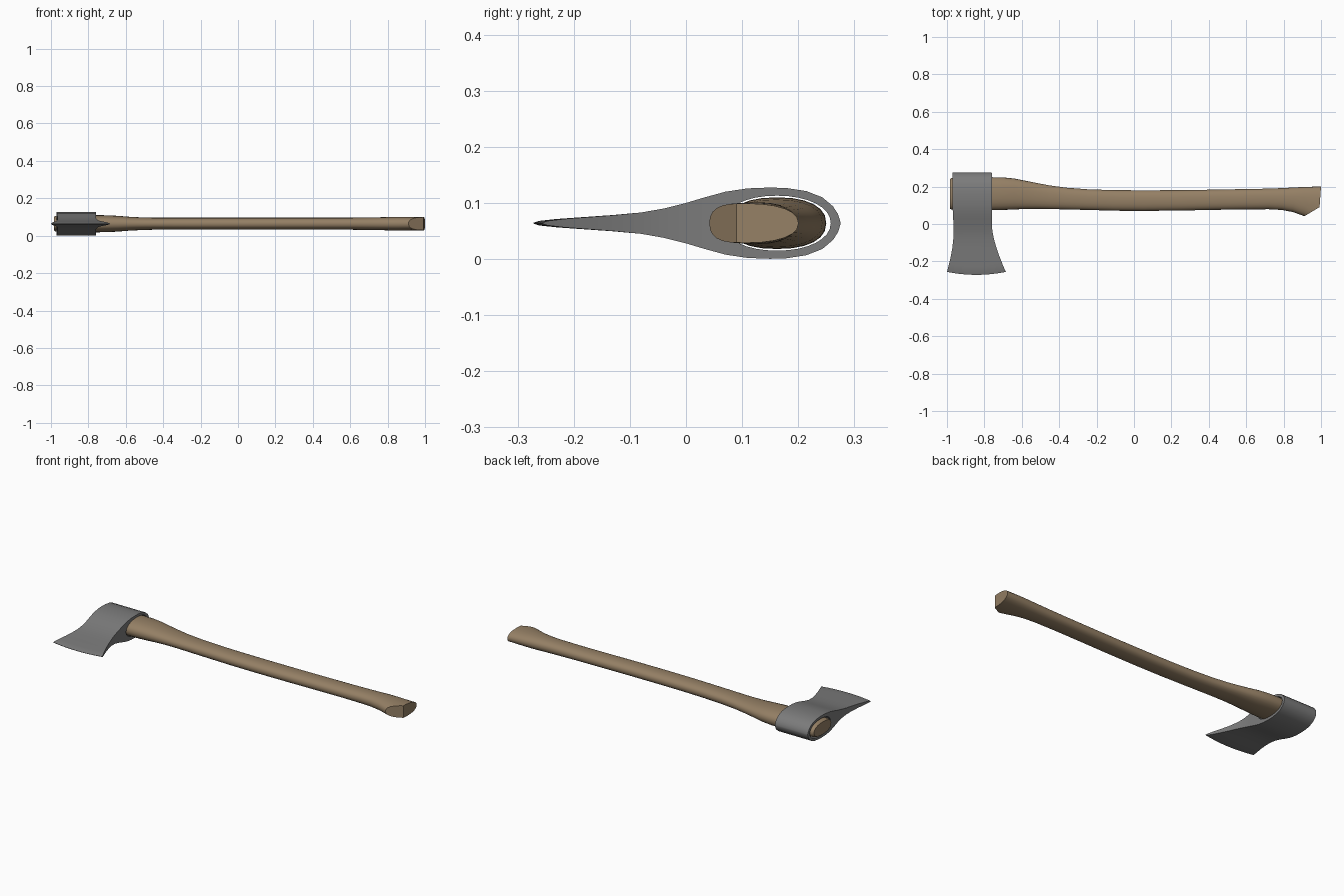
import bpy, bmesh, math
from mathutils import Vector

if "Cube" in bpy.data.objects:
    bpy.data.objects.remove(bpy.data.objects["Cube"])

ZC = 0.064  # height of the tool's flat centre plane


def material(name, rgb):
    m = bpy.data.materials.new(name)
    m.diffuse_color = (*rgb, 1)
    m.use_nodes = True
    m.node_tree.nodes["Principled BSDF"].inputs["Base Color"].default_value = m.diffuse_color
    return m


steel = material("steel grey", (0.2, 0.2, 0.2))
wood = material("wood brown", (0.30, 0.215, 0.13))


def finish(bm, name, mat):
    bmesh.ops.recalc_face_normals(bm, faces=bm.faces)
    me = bpy.data.meshes.new(name)
    bm.to_mesh(me)
    bm.free()
    ob = bpy.data.objects.new(name, me)
    bpy.context.collection.objects.link(ob)
    me.materials.append(mat)
    return ob


def smooth(ob, angle):
    bpy.ops.object.select_all(action='DESELECT')
    ob.select_set(True)
    bpy.context.view_layer.objects.active = ob
    bpy.ops.object.shade_smooth_by_angle(angle=math.radians(angle))


def tube(bm, stations, n=24, power=2.3):
    """Loft rounded sections along x: (x, y_low, y_high, half_height)."""
    rings = []
    for x, lo, hi, h in stations:
        ring = []
        for i in range(n):
            a = 2 * math.pi * i / n
            c, s = math.cos(a), math.sin(a)
            y = (lo + hi) / 2 + (hi - lo) / 2 * math.copysign(abs(c) ** (2 / power), c)
            z = ZC + h * math.copysign(abs(s) ** (2 / power), s)
            ring.append(bm.verts.new((x, y, z)))
        rings.append(ring)
    for a, b in zip(rings, rings[1:]):
        for i in range(n):
            j = (i + 1) % n
            bm.faces.new((a[i], a[j], b[j], b[i]))
    bm.faces.new(rings[0])
    bm.faces.new(rings[-1])


# Handle: lofted shaft, then two slanted cuts form the foot of the grip
bm = bmesh.new()
tube(bm, [
    (-0.985, 0.083, 0.240, 0.036), (-0.975, 0.077, 0.247, 0.042),
    (-0.76, 0.074, 0.250, 0.046), (-0.70, 0.075, 0.249, 0.045),
    (-0.64, 0.078, 0.243, 0.042), (-0.58, 0.080, 0.231, 0.037),
    (-0.52, 0.081, 0.219, 0.034), (-0.45, 0.080, 0.206, 0.032),
    (-0.36, 0.078, 0.194, 0.032), (-0.24, 0.075, 0.185, 0.032),
    (-0.10, 0.071, 0.181, 0.032), (0.05, 0.070, 0.180, 0.032),
    (0.25, 0.072, 0.181, 0.032), (0.45, 0.076, 0.184, 0.032),
    (0.60, 0.078, 0.187, 0.032), (0.72, 0.079, 0.189, 0.034),
    (0.79, 0.075, 0.192, 0.035), (0.85, 0.064, 0.195, 0.037),
    (0.91, 0.042, 0.198, 0.037), (1.05, -0.01, 0.202, 0.034)])
bmesh.ops.recalc_face_normals(bm, faces=bm.faces)
for co, no in (((1.0, 0.2, 0), (0.11, -0.008, 0)),
               ((0.912, 0.042, 0), (0.048, -0.08, 0))):
    cut = bmesh.ops.bisect_plane(bm, geom=bm.verts[:] + bm.edges[:] + bm.faces[:],
                                 plane_co=co, plane_no=Vector(no).normalized(),
                                 clear_outer=True)["geom_cut"]
    bmesh.ops.holes_fill(bm, edges=[e for e in bm.edges if e.is_boundary], sides=0)
handle = finish(bm, "handle", wood)
smooth(handle, 35)

# Axe head: sections from cutting edge to poll (y, half thickness, x_left, x_right)
sections = [
    (-0.272, 0.0008, -1.000, -0.685), (-0.262, 0.004, -0.997, -0.690),
    (-0.23, 0.0075, -0.990, -0.702), (-0.18, 0.011, -0.979, -0.720),
    (-0.13, 0.0145, -0.971, -0.736), (-0.08, 0.019, -0.966, -0.749),
    (-0.04, 0.026, -0.964, -0.757), (0.0, 0.036, -0.965, -0.760),
    (0.03, 0.045, -0.967, -0.760), (0.07, 0.056, -0.969, -0.760),
    (0.11, 0.062, -0.970, -0.760), (0.15, 0.0635, -0.970, -0.760),
    (0.18, 0.0625, -0.970, -0.760), (0.215, 0.057, -0.970, -0.760),
    (0.243, 0.046, -0.970, -0.760), (0.262, 0.030, -0.970, -0.760),
    (0.271, 0.016, -0.970, -0.760), (0.275, 0.003, -0.969, -0.761)]
COLS = 8
bm = bmesh.new()
rings = []
for y, h, xl, xr in sections:
    bow = 0.016 * max(0, min(1, -(y + 0.08) / 0.19))  # curved cutting edge
    top, low = [], []
    for i in range(COLS + 1):
        t = i / COLS
        yy = y + bow * (2 * t - 1) ** 2
        x = xl + (xr - xl) * t
        top.append(bm.verts.new((x, yy, ZC + h)))
        low.append(bm.verts.new((x, yy, ZC - h)))
    rings.append(top + low[::-1])
N = len(rings[0])
for a, b in zip(rings, rings[1:]):
    for i in range(N):
        j = (i + 1) % N
        bm.faces.new((a[i], a[j], b[j], b[i]))
for r in (rings[0], rings[-1]):
    for i in range(COLS):
        bm.faces.new((r[i], r[i + 1], r[N - 2 - i], r[N - 1 - i]))
head = finish(bm, "axe_head", steel)

# Eye: oval hole through the head for the handle
bm = bmesh.new()
tube(bm, [(-1.1, 0.066, 0.258, 0.049), (-0.6, 0.066, 0.258, 0.049)], n=32, power=2.1)
cutter = finish(bm, "eye_cutter", steel)
cutter.hide_render = True
mod = head.modifiers.new("eye", 'BOOLEAN')
mod.operation = 'DIFFERENCE'
mod.solver = 'EXACT'
mod.object = cutter
bpy.context.view_layer.objects.active = head
bpy.ops.object.modifier_apply(modifier="eye")
bpy.data.objects.remove(cutter)
smooth(head, 40)
